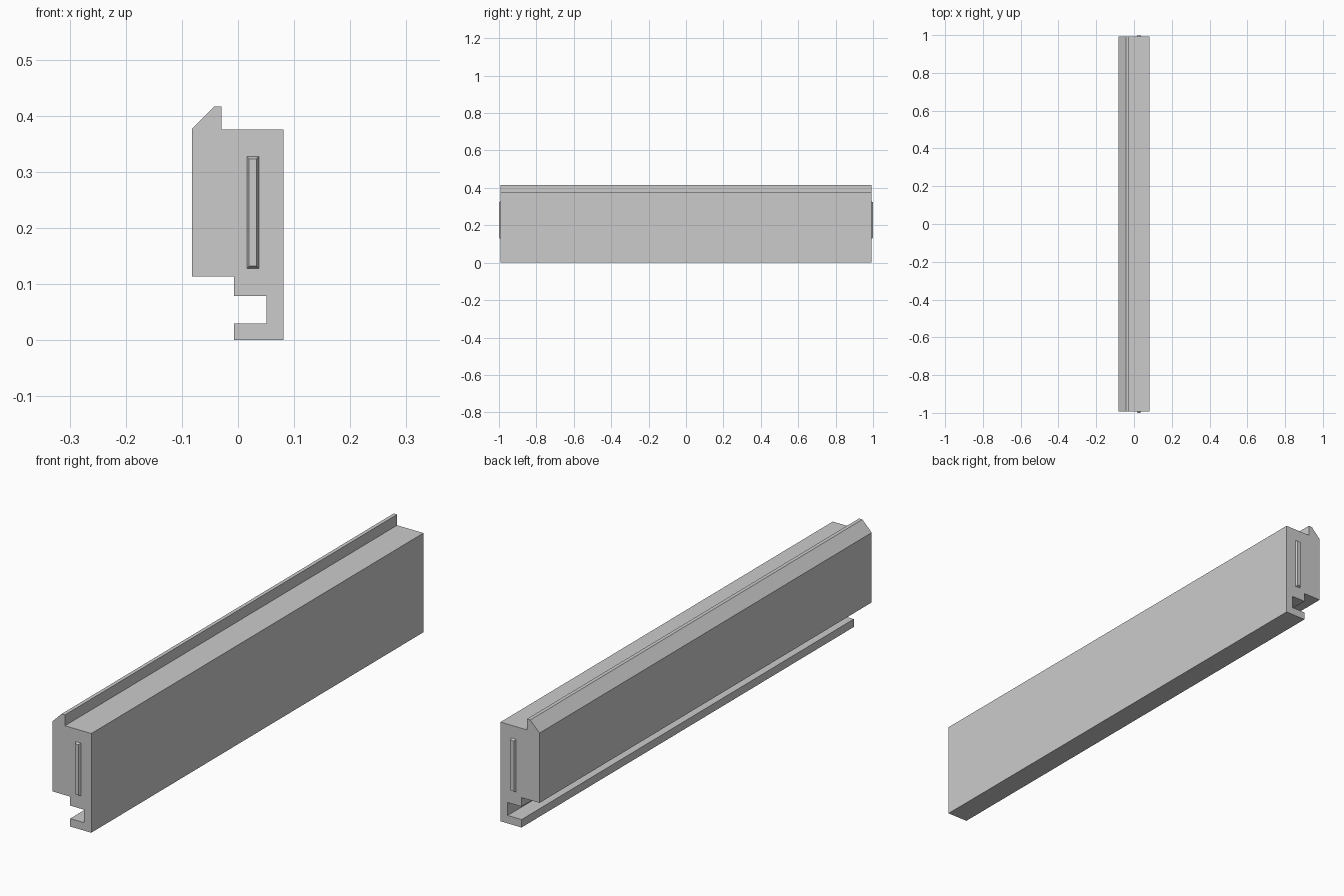
import bpy
import bmesh

cube = bpy.data.objects.get("Cube")
if cube:
    bpy.data.objects.remove(cube, do_unlink=True)

grey = bpy.data.materials.new("plain grey")
grey.use_nodes = True
GREY = (0.6, 0.6, 0.6, 1)
grey.diffuse_color = GREY
grey.node_tree.nodes["Principled BSDF"].inputs["Base Color"].default_value = GREY

HALF = 0.992  # body half length; the end ribs reach 1.0


def finish(name, bm):
    bmesh.ops.recalc_face_normals(bm, faces=bm.faces)
    mesh = bpy.data.meshes.new(name)
    bm.to_mesh(mesh)
    bm.free()
    mesh.materials.append(grey)
    obj = bpy.data.objects.new(name, mesh)
    bpy.context.collection.objects.link(obj)
    return obj


# Rail body: hooked foot, wide upper block and chamfered lip, extruded along y
profile = [(-0.082, 0.113), (-0.082, 0.377), (-0.043, 0.416), (-0.029, 0.416),
           (-0.029, 0.375), (0.081, 0.375), (0.081, 0), (-0.007, 0),
           (-0.007, 0.03), (0.051, 0.03), (0.051, 0.079), (-0.007, 0.079),
           (-0.007, 0.113)]
bm = bmesh.new()
face = bm.faces.new([bm.verts.new((x, -HALF, z)) for x, z in profile])
ext = bmesh.ops.extrude_face_region(bm, geom=[face])
moved = [v for v in ext["geom"] if isinstance(v, bmesh.types.BMVert)]
bmesh.ops.translate(bm, verts=moved, vec=(0, 2 * HALF, 0))
finish("rail_body", bm)


# End ribs: thin upright bars whose sides taper outwards
def end_rib(name, side):
    bm = bmesh.new()
    rings = []
    for y, inset in ((HALF - 0.002, 0), (HALF, 0), (1.0, 0.004)):
        x0, x1 = 0.016 + inset, 0.037 - inset
        z0, z1 = 0.128 + inset, 0.327 - inset
        rings.append([bm.verts.new((x, side * y, z)) for x, z in
                      ((x0, z0), (x1, z0), (x1, z1), (x0, z1))])
    for a, b in zip(rings, rings[1:]):
        for i in range(4):
            j = (i + 1) % 4
            bm.faces.new((a[i], a[j], b[j], b[i]))
    bm.faces.new(rings[0])
    bm.faces.new(rings[-1])
    finish(name, bm)


end_rib("front_rib", -1)
end_rib("back_rib", 1)
